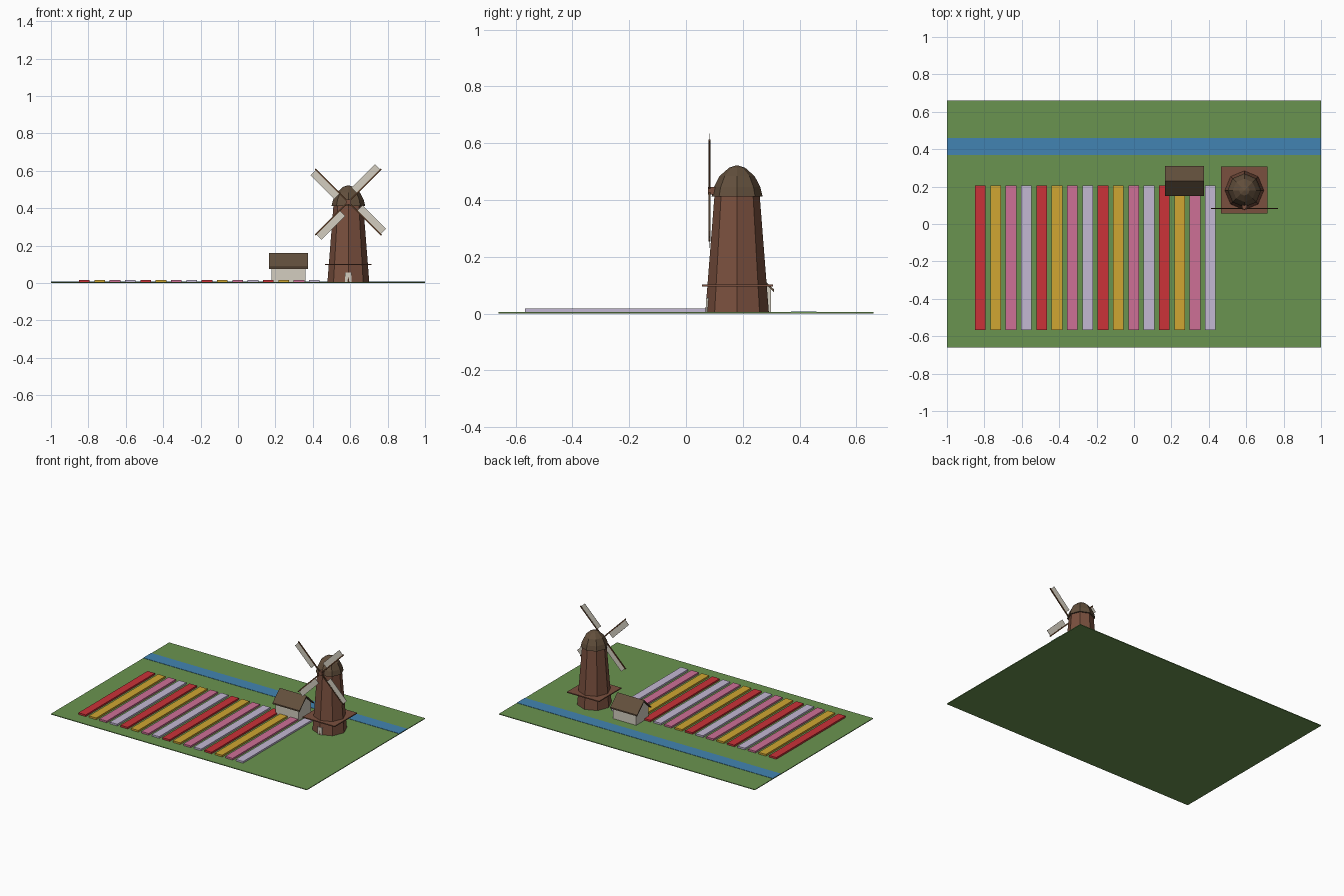
import bpy
import bmesh
from math import pi
from mathutils import Matrix, Vector

if "Cube" in bpy.data.objects:
    bpy.data.objects.remove(bpy.data.objects["Cube"], do_unlink=True)


def linear(c):
    c /= 255
    return c / 12.92 if c <= 0.04045 else ((c + 0.055) / 1.055) ** 2.4


def material(name, *rgb):
    m = bpy.data.materials.new(name)
    colour = (*[linear(c) for c in rgb], 1)
    m.diffuse_color = colour
    m.use_nodes = True
    m.node_tree.nodes["Principled BSDF"].inputs["Base Color"].default_value = colour
    return m


grass = material("grass green", 106, 148, 80)
water = material("water blue", 66, 132, 178)
red = material("tulip red", 203, 50, 56)
yellow = material("tulip yellow", 208, 166, 50)
pink = material("tulip pink", 206, 112, 150)
lavender = material("tulip lavender", 196, 184, 212)
brick = material("mill brown", 122, 80, 62)
thatch = material("thatch brown", 98, 79, 60)
cream = material("cream", 212, 206, 192)
timber = material("dark timber", 92, 62, 40)


def finish(name, bm, mat):
    bmesh.ops.recalc_face_normals(bm, faces=bm.faces)
    mesh = bpy.data.meshes.new(name)
    bm.to_mesh(mesh)
    bm.free()
    mesh.materials.append(mat)
    obj = bpy.data.objects.new(name, mesh)
    bpy.context.collection.objects.link(obj)
    return obj


def box(name, mat, x, y, z, matrix=Matrix()):
    """Box from (low, high) ranges on each axis."""
    bm = bmesh.new()
    bmesh.ops.create_cube(bm, size=1)
    for v in bm.verts:
        v.co = Vector([r[0] if c < 0 else r[1] for c, r in zip(v.co, (x, y, z))])
    bm.transform(matrix)
    return finish(name, bm, mat)


def prism(name, mat, profile, x0, x1):
    """Extrude a (y, z) profile along x."""
    bm = bmesh.new()
    face = bm.faces.new([bm.verts.new((x0, y, z)) for y, z in profile])
    new = bmesh.ops.extrude_face_region(bm, geom=[face])["geom"]
    bmesh.ops.translate(bm, vec=(x1 - x0, 0, 0),
                        verts=[g for g in new if isinstance(g, bmesh.types.BMVert)])
    return finish(name, bm, mat)


def tower(name, mat, rings, x, y, sides=8):
    """Stack of (radius, z) rings with corners on the axes."""
    bm = bmesh.new()
    loops = []
    for r, z in rings:
        loops.append([bm.verts.new(Matrix.Rotation(2 * pi * i / sides, 3, 'Z')
                                   @ Vector((r, 0, z)) + Vector((x, y, 0)))
                      for i in range(sides)])
    for a, b in zip(loops, loops[1:]):
        for i in range(sides):
            j = (i + 1) % sides
            bm.faces.new((a[i], a[j], b[j], b[i]))
    bm.faces.new(loops[0])
    bm.faces.new(loops[-1])
    return finish(name, bm, mat)


# Field and canal
box("field", grass, (-1, 1), (-0.66, 0.66), (0, 0.005))
box("canal", water, (-1, 1), (0.37, 0.46), (0.003, 0.007))

# Flower beds in repeating colours
for i in range(16):
    left = -0.85 + 0.082 * i
    box(f"flower_bed_{i + 1}", (red, yellow, pink, lavender)[i % 4],
        (left, left + 0.057), (-0.567, 0.205), (0.003, 0.017))

# Cottage: gabled walls under a thin overhanging roof
cy = 0.23
prism("cottage_walls", cream,
      [(cy - 0.07, 0.002), (cy + 0.07, 0.002), (cy + 0.07, 0.086),
       (cy, 0.152), (cy - 0.07, 0.086)], 0.18, 0.36)
prism("cottage_roof", thatch,
      [(cy - 0.08, 0.085), (cy, 0.16), (cy + 0.08, 0.085),
       (cy + 0.08, 0.076), (cy, 0.15), (cy - 0.08, 0.076)], 0.165, 0.375)

# Windmill body, gallery, cap and door
mx, my = 0.59, 0.18
tower("mill_body", brick, [(0.112, 0.003), (0.08, 0.412)], mx, my)
tower("mill_cap", thatch, [(0.09, 0.412), (0.082, 0.445), (0.062, 0.484),
                           (0.028, 0.514), (0.003, 0.522)], mx, my)
box("mill_gallery", brick, (mx - 0.125, mx + 0.125), (my - 0.123, my + 0.127), (0.095, 0.102))
box("mill_door", cream, (mx - 0.017, mx + 0.017), (0.0705, 0.1), (0.004, 0.055))

# Sails: four spars, each with a cloth on one side
hub = Vector((mx, 0.083, 0.433))
box("sail_hub", brick, (mx - 0.013, mx + 0.013), (0.077, 0.125), (0.42, 0.446))
for i in range(4):
    turn = Matrix.Translation(hub) @ Matrix.Rotation(pi / 4 + i * pi / 2, 4, 'Y')
    box(f"sail_spar_{i + 1}", timber, (-0.004, 0.004), (-0.003, 0.003), (0, 0.25), turn)
    box(f"sail_cloth_{i + 1}", cream, (-0.042, -0.002), (-0.001, 0.001), (0.065, 0.244), turn)
